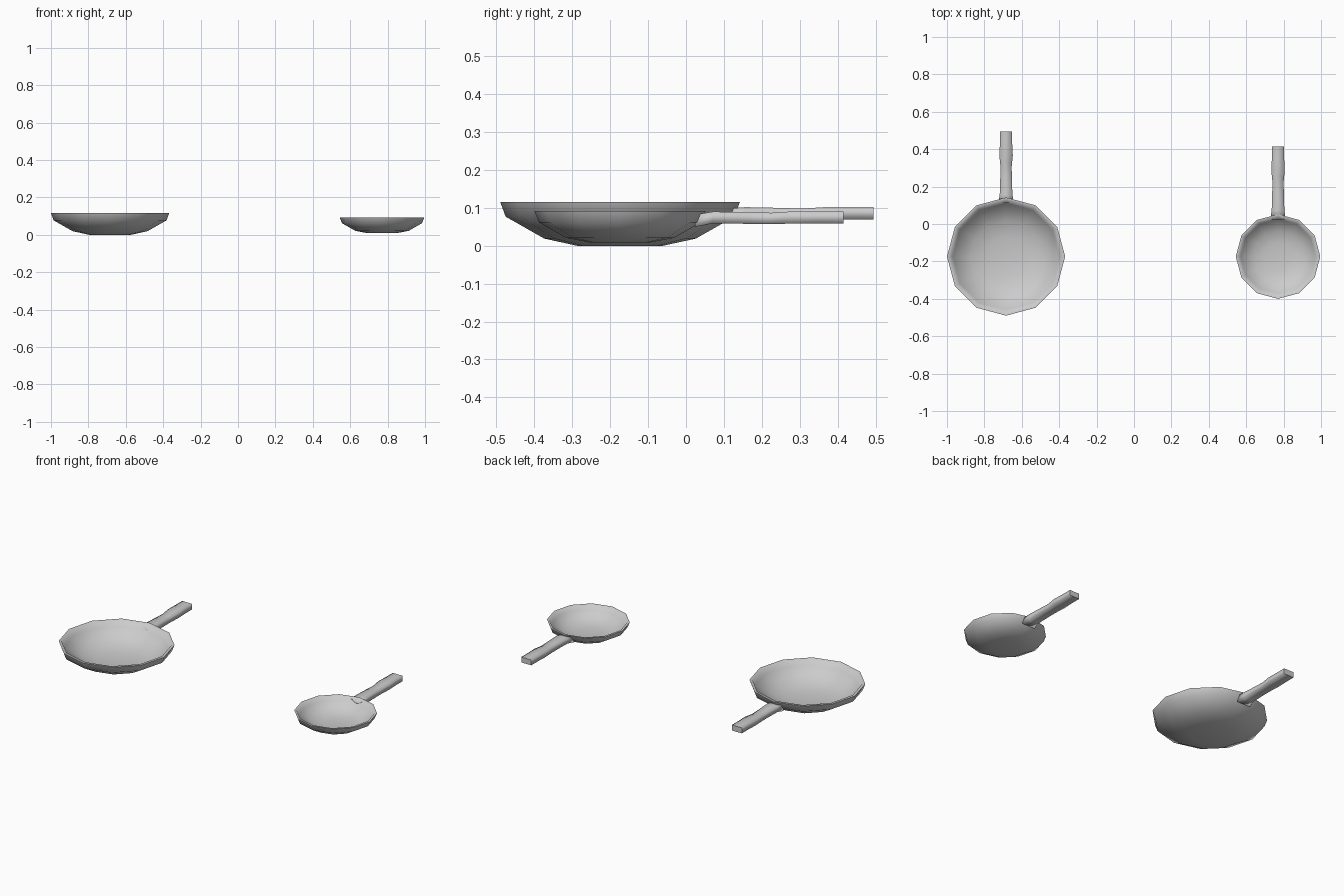
import bpy, bmesh, math
from mathutils import Vector

cube = bpy.data.objects.get("Cube")
if cube:
    bpy.data.objects.remove(cube)

steel = bpy.data.materials.new("grey_metal")
steel.use_nodes = True
GREY = (0.6, 0.6, 0.6, 1)
steel.diffuse_color = GREY
steel.node_tree.nodes["Principled BSDF"].inputs["Base Color"].default_value = GREY

SIDES = 12


def finish(name, bm, location, sharp_angle):
    bmesh.ops.recalc_face_normals(bm, faces=bm.faces)
    for f in bm.faces:
        f.smooth = True
    for e in bm.edges:
        if len(e.link_faces) == 2 and e.calc_face_angle() > sharp_angle:
            e.smooth = False
    mesh = bpy.data.meshes.new(name)
    bm.to_mesh(mesh)
    bm.free()
    mesh.materials.append(steel)
    ob = bpy.data.objects.new(name, mesh)
    ob.location = location
    bpy.context.collection.objects.link(ob)
    return ob


def loft(bm, rings):
    for a, b in zip(rings, rings[1:]):
        n = len(a)
        for i in range(n):
            j = (i + 1) % n
            bm.faces.new((a[i], a[j], b[j], b[i]))
    bm.faces.new(rings[0])
    bm.faces.new(rings[-1])


def bowl(name, profile, location):
    """Twelve-sided dish: profile runs up the outside and down the inside."""
    bm = bmesh.new()
    rings = []
    for r, z in profile:
        angles = [math.tau * i / SIDES for i in range(SIDES)]
        rings.append([bm.verts.new((r * math.cos(a), r * math.sin(a), z)) for a in angles])
    loft(bm, rings)
    return finish(name, bm, location, math.radians(80))


def handle(name, sections, location):
    """Four-cornered bar along y: (y, half width, bottom, top)."""
    bm = bmesh.new()
    rings = []
    for y, w, low, high in sections:
        corners = ((-w, low), (w, low), (w, high), (-w, high))
        rings.append([bm.verts.new((x, y, z)) for x, z in corners])
    loft(bm, rings)
    ob = finish(name, bm, location, math.radians(180))
    # Crisp square end
    end = max(ob.data.polygons, key=lambda p: p.center.y)
    for e in ob.data.edges:
        if all(v in end.vertices for v in e.vertices):
            e.use_edge_sharp = True
    return ob


# Large pan
bowl("large_pan_bowl",
     [(0.113, 0.0), (0.20, 0.019), (0.302, 0.077), (0.316, 0.115),
      (0.300, 0.115), (0.286, 0.083), (0.19, 0.031), (0.105, 0.013)],
     (-0.684, -0.174, 0))
handle("large_pan_handle",
       [(0.285, 0.042, 0.06, 0.098), (0.33, 0.034, 0.070, 0.102),
        (0.42, 0.031, 0.069, 0.100), (0.48, 0.030, 0.068, 0.098),
        (0.54, 0.036, 0.070, 0.102), (0.60, 0.033, 0.070, 0.103),
        (0.669, 0.033, 0.070, 0.103)],
       (-0.684, -0.174, 0))

# Small pan
bowl("small_pan_bowl",
     [(0.08, 0.009), (0.143, 0.021), (0.214, 0.062), (0.226, 0.092),
      (0.213, 0.092), (0.200, 0.067), (0.135, 0.031), (0.074, 0.020)],
     (0.77, -0.174, 0))
handle("small_pan_handle",
       [(0.198, 0.042, 0.05, 0.082), (0.245, 0.034, 0.059, 0.090),
        (0.34, 0.031, 0.058, 0.089), (0.40, 0.030, 0.057, 0.087),
        (0.46, 0.036, 0.059, 0.091), (0.52, 0.033, 0.059, 0.091),
        (0.589, 0.033, 0.059, 0.091)],
       (0.77, -0.174, 0))
